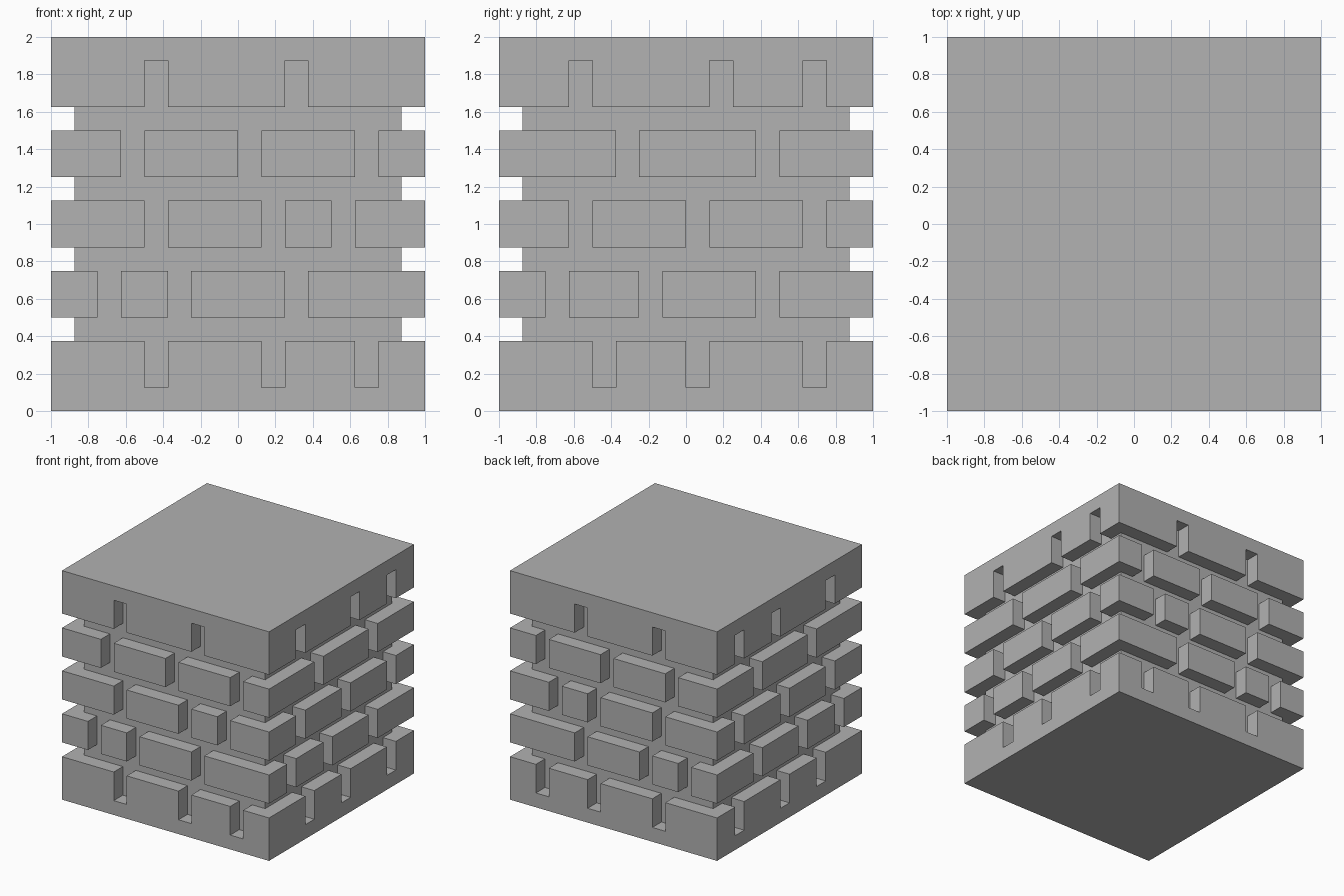
import bpy
import bmesh
from mathutils import Matrix, Vector

default = bpy.data.objects.get("Cube")
if default:
    bpy.data.objects.remove(default, do_unlink=True)

U = 0.125        # joint width and depth
BRICK = 2 * U    # brick height
CORE = 1 - U     # half width of the recessed core

stone = bpy.data.materials.new("stone_grey")
stone.use_nodes = True
grey = (0.445, 0.445, 0.445, 1)
stone.diffuse_color = grey
stone.node_tree.nodes["Principled BSDF"].inputs["Base Color"].default_value = grey


def make_object(name, bm):
    bmesh.ops.recalc_face_normals(bm, faces=bm.faces[:])
    mesh = bpy.data.meshes.new(name)
    bm.to_mesh(mesh)
    bm.free()
    mesh.materials.append(stone)
    ob = bpy.data.objects.new(name, mesh)
    bpy.context.collection.objects.link(ob)
    return ob


def add_box(bm, low, high):
    low, high = Vector(low), Vector(high)
    size = Matrix.Diagonal((*(high - low), 1))
    bmesh.ops.create_cube(bm, size=1, matrix=Matrix.Translation((low + high) / 2) @ size)


# Brick pillar: square rings lofted through a stepped profile
profile = [(1, 0)]
for i in range(4):
    z = 3 * U * (i + 1)
    profile += [(1, z), (CORE, z), (CORE, z + U), (1, z + U)]
profile.append((1, 2))

bm = bmesh.new()
rings = [[bm.verts.new((sx * h, sy * h, z))
          for sx, sy in ((-1, -1), (1, -1), (1, 1), (-1, 1))] for h, z in profile]
for a, b in zip(rings, rings[1:]):
    for k in range(4):
        n = (k + 1) % 4
        bm.faces.new((a[k], a[n], b[n], b[k]))
bm.faces.new(rings[0][::-1])
bm.faces.new(rings[-1])
pillar = make_object("brick_pillar", bm)

# Upright joints per course, bottom to top: start positions along x, then along y
courses = [
    ((-0.5, 0.125, 0.625), (-0.5, 0, 0.625)),
    ((-0.75, -0.375, 0.25), (-0.75, -0.25, 0.375)),
    ((-0.5, 0.125, 0.5), (-0.625, 0, 0.625)),
    ((-0.625, 0, 0.625), (-0.375, 0.375)),
    ((-0.5, 0.25), (-0.625, 0.125, 0.625)),
]
bm = bmesh.new()
for i, (along_x, along_y) in enumerate(courses):
    z = U + 3 * U * i
    low = z if i == 0 else z - 0.04
    high = z + BRICK if i == 4 else z + BRICK + 0.04
    for near, far in ((-1.1, -CORE), (CORE, 1.1)):
        for x in along_x:
            add_box(bm, (x, near, low), (x + U, far, high))
        for y in along_y:
            add_box(bm, (near, y, low), (far, y + U, high))
cutter = make_object("joint_cutter", bm)
cutter.hide_render = True

# Cut the joints and discard the cutter
mod = pillar.modifiers.new("joints", 'BOOLEAN')
mod.operation = 'DIFFERENCE'
mod.solver = 'EXACT'
mod.object = cutter
bpy.context.view_layer.objects.active = pillar
pillar.select_set(True)
bpy.ops.object.modifier_apply(modifier=mod.name)
bpy.data.objects.remove(cutter, do_unlink=True)
